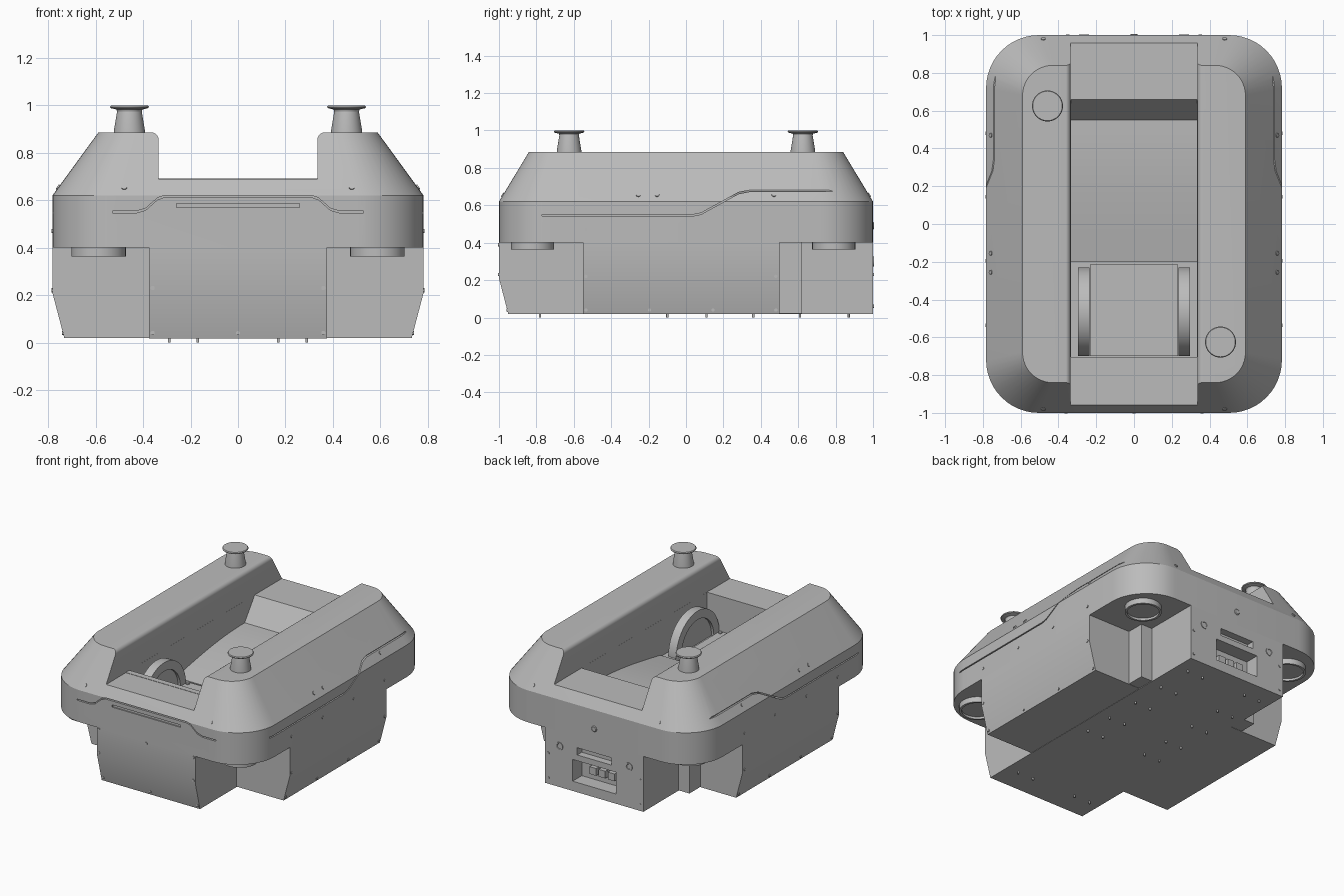
import bpy, bmesh
from math import sin, cos, pi
from mathutils import Vector, Matrix

if "Cube" in bpy.data.objects:
    bpy.data.objects.remove(bpy.data.objects["Cube"], do_unlink=True)

grey = bpy.data.materials.new("body_grey")
grey.use_nodes = True
grey.diffuse_color = (0.5, 0.5, 0.5, 1)
grey.node_tree.nodes["Principled BSDF"].inputs["Base Color"].default_value = (0.5, 0.5, 0.5, 1)

HX, TOP, RIM, SKIRT = 0.783, 0.885, 0.62, 0.40
CHANNEL, LEDGE, ARM = 0.335, 0.69, 0.375


def finish(name, bm):
    bmesh.ops.recalc_face_normals(bm, faces=bm.faces)
    mesh = bpy.data.meshes.new(name)
    bm.to_mesh(mesh)
    bm.free()
    mesh.materials.append(grey)
    obj = bpy.data.objects.new(name, mesh)
    bpy.context.collection.objects.link(obj)
    return obj


def loft(name, rings):
    bm = bmesh.new()
    loops = [[bm.verts.new(p) for p in ring] for ring in rings]
    for a, b in zip(loops, loops[1:]):
        for i in range(len(a)):
            j = (i + 1) % len(a)
            bm.faces.new((a[i], a[j], b[j], b[i]))
    bm.faces.new(loops[0])
    bm.faces.new(loops[-1])
    return finish(name, bm)


def prism(name, pts, axis, a, b):
    """Extrude a 2D outline along x, y or z."""
    place = {"x": lambda p, t: (t, p[0], p[1]),
             "y": lambda p, t: (p[0], t, p[1]),
             "z": lambda p, t: (p[0], p[1], t)}[axis]
    return loft(name, [[place(p, t) for p in pts] for t in (a, b)])


def box(name, x, y, z):
    return prism(name, [(x[0], y[0]), (x[1], y[0]), (x[1], y[1]), (x[0], y[1])], "z", *z)


def lathe(name, profile, loc, direction=(0, 0, 1), steps=40):
    bm = bmesh.new()
    verts = [bm.verts.new((r, 0, h)) for r, h in profile]
    edges = [bm.edges.new(pair) for pair in zip(verts, verts[1:])]
    bmesh.ops.spin(bm, geom=verts + edges, cent=(0, 0, 0), axis=(0, 0, 1),
                   angle=2 * pi, steps=steps)
    bmesh.ops.remove_doubles(bm, verts=bm.verts, dist=1e-5)
    turn = Vector((0, 0, 1)).rotation_difference(Vector(direction)).to_matrix().to_4x4()
    bm.transform(Matrix.Translation(loc) @ turn)
    return finish(name, bm)


def studs(name, items, r, h):
    """Many small round heads in one object; items are (position, normal)."""
    bm = bmesh.new()
    for loc, normal in items:
        turn = Vector((0, 0, 1)).rotation_difference(Vector(normal)).to_matrix().to_4x4()
        bmesh.ops.create_cone(bm, cap_ends=True, segments=12, radius1=r, radius2=r,
                              depth=2 * h, matrix=Matrix.Translation(loc) @ turn)
    return finish(name, bm)


def cut(target, cutter):
    cutter.hide_render = True
    mod = target.modifiers.new("cut", "BOOLEAN")
    mod.operation, mod.solver, mod.object = "DIFFERENCE", "EXACT", cutter
    bpy.context.view_layer.objects.active = target
    bpy.ops.object.modifier_apply(modifier=mod.name)
    bpy.data.objects.remove(cutter, do_unlink=True)


def rounded_ring(hx, hy, r, z, n=12):
    ring = []
    for k, (sx, sy) in enumerate([(1, 1), (-1, 1), (-1, -1), (1, -1)]):
        for i in range(n + 1):
            a = (k + i / n) * pi / 2
            ring.append((sx * (hx - r) + r * cos(a), sy * (hy - r) + r * sin(a), z))
    return ring


def ribbon(path, w=0.004):
    return [(u, v + w) for u, v in path] + [(u, v - w) for u, v in reversed(path)]


# Upper shell with sloped shoulders
shell = loft("upper_shell", [rounded_ring(HX, 1, 0.28, SKIRT), rounded_ring(HX, 1, 0.28, RIM),
                             rounded_ring(0.59, 0.84, 0.16, TOP)])

# Open channel with rounded top edges
fillet = [(CHANNEL + 0.03 - 0.03 * cos(a), 0.856 + 0.03 * sin(a))
          for a in [i * pi / 12 for i in range(7)]]
half = [(CHANNEL, LEDGE)] + fillet + [(CHANNEL + 0.03, 1.1)]
cut(shell, prism("channel_cutter", half + [(-x, z) for x, z in reversed(half)], "y", -1.2, 1.2))

# Loading bay with a curved ramp and steep rear step
ramp = [(-0.2 + 0.75 * t, 0.45 + 0.09 * sin(t * pi / 2)) for t in [i / 10 for i in range(11)]]
bay = [(-0.705, 0.75), (-0.705, 0.44), (-0.2, 0.44)] + ramp + [(0.66, LEDGE), (0.66, 0.75)]
cut(shell, prism("bay_cutter", bay, "x", -0.3345, 0.3345))

# Seam grooves and front light slot
front_seam = [(-0.53, 0.55), (-0.43, 0.55), (-0.39, 0.562), (-0.34, 0.606), (-0.31, 0.617)]
front_seam += [(-x, z) for x, z in reversed(front_seam)]
cut(shell, prism("front_seam_cutter", ribbon(front_seam), "y", -1.1, -0.985))
side_seam = [(-0.77, 0.547), (0.04, 0.547), (0.08, 0.555), (0.28, 0.665), (0.34, 0.677), (0.95, 0.677)]
for s in (-1, 1):
    cut(shell, prism("side_seam_cutter", ribbon(side_seam), "x", s * 0.732, s * 0.9))
cut(shell, box("light_slot_cutter", (-0.26, 0.26), (-1.1, -0.992), (0.57, 0.586)))

# Lower body: a cross of two arms with chamfered lower edges
long_arm = prism("long_lower_body", [(-0.95, 0.018), (-1, 0.21), (-1, SKIRT), (1, SKIRT), (1, 0.018)],
                 "x", -ARM, ARM)
prism("cross_lower_body", [(-0.733, 0.02), (0.733, 0.02), (HX, 0.21), (HX, SKIRT),
                           (-HX, SKIRT), (-HX, 0.21)], "y", -0.55, 0.5)
box("rear_corner_posts", (-0.46, 0.46), (0.45, 0.62), (0.022, SKIRT))

# Rear connector bay, slot and buttons
cut(long_arm, box("port_cutter", (-0.165, 0.165), (0.9, 1.1), (0.085, 0.235)))
cut(long_arm, box("slot_cutter", (-0.13, 0.13), (0.95, 1.1), (0.275, 0.325)))
for i in range(3):
    x = -0.08 + 0.07 * i
    box("rear_connector", (x - 0.025, x + 0.025), (0.89, 0.93), (0.13, 0.18))
for x in (-0.265, 0.265):
    lathe("rear_button", [(0, 0.003), (0.016, 0.003), (0.018, 0.006), (0.027, 0.006), (0.027, -0.01)],
          (x, 0.998, 0.3), (0, 1, 0), 24)
lathe("rear_bolt", [(0, 0.008), (0.015, 0.008), (0.02, 0.004), (0.02, -0.01)], (0, 0.998, 0.49), (0, 1, 0), 20)

# Bay floor plate and rim trim
box("bay_floor_plate", (-0.232, 0.232), (-0.7, -0.215), (0.435, 0.452))
box("bay_front_trim", (-CHANNEL, CHANNEL), (-0.745, -0.705), (0.6, 0.692))

for s in (-1, 1):
    # Drive wheels with recessed hubs
    lathe("bay_wheel", [(0, -0.012), (0.175, -0.012), (0.175, -0.03), (0.235, -0.03),
                        (0.235, 0.03), (0.175, 0.03), (0.175, 0.012), (0, 0.012)],
          (s * 0.266, -0.465, 0.445), (1, 0, 0), 56)
    # Mushroom-headed posts on opposite corners
    lathe("sensor_post", [(0.066, -0.01), (0.066, 0.005), (0.052, 0.09), (0.055, 0.978), (0, 0.978)][:3]
          + [(0.055, 0.098), (0.08, 0.104), (0.082, 0.109), (0.078, 0.115), (0, 0.115)],
          (s * 0.458, -s * 0.625, TOP))
    # Round pads below each corner
    for y in (-0.82, 0.79):
        lathe("corner_pad", [(0.115, 0.01), (0.115, -0.037), (0.1, -0.037), (0.1, -0.022), (0, -0.022)],
              (s * 0.588, y, SKIRT))

# Oval indicators on the sloped shoulders
ovals = []
for s in (-1, 1):
    ovals += [((s * 0.48, -0.979, 0.655), (0, -0.265, 0.16)), ((s * 0.48, 0.979, 0.655), (0, 0.265, 0.16))]
    ovals += [((s * 0.758, y, 0.655), (s * 0.265, 0, 0.193)) for y in (-0.255, -0.155, 0.47)]
studs("shoulder_indicators", ovals, 0.012, 0.005)

# Panel screws
heads = []
for x in (-0.36, 0, 0.36):
    heads += [((x, -1, 0.39), (0, -1, 0)), ((x, -0.956, 0.04), (0, -1, 0))]
for s in (-1, 1):
    heads += [((s * 0.36, -1, 0.23), (0, -1, 0))]
    heads += [((s * 0.35, 1, z), (0, 1, 0)) for z in (0.06, 0.23)]
    heads += [((s * HX, y, 0.47), (s, 0, 0)) for y in (-0.535, -0.195, 0.145, 0.48)]
    heads += [((s * HX, y, 0.22), (s, 0, 0)) for y in (-0.535, 0.48)]
    heads += [((s * 0.739, y, 0.04), (s, 0, 0)) for y in (-0.535, -0.195, 0.145, 0.48)]
studs("panel_screws", heads, 0.009, 0.004)
studs("floor_plate_screws", [((x, y, 0.452), (0, 0, 1)) for x in (-0.215, -0.072, 0.072, 0.215)
                             for y in (-0.24, -0.68)], 0.013, 0.007)
studs("underside_screws", [((x, y, 0.018), (0, 0, -1)) for x in (-0.29, -0.17, 0.17, 0.29)
                           for y in (-0.78, -0.1, 0.11, 0.36, 0.61, 0.87)], 0.006, 0.017)

# Smooth the curves and keep the panel edges crisp
bpy.ops.object.select_all(action="DESELECT")
for obj in bpy.context.collection.objects:
    if obj.type == "MESH" and grey.name in obj.data.materials:
        obj.select_set(True)
        bpy.context.view_layer.objects.active = obj
bpy.ops.object.shade_smooth_by_angle(angle=0.42)
